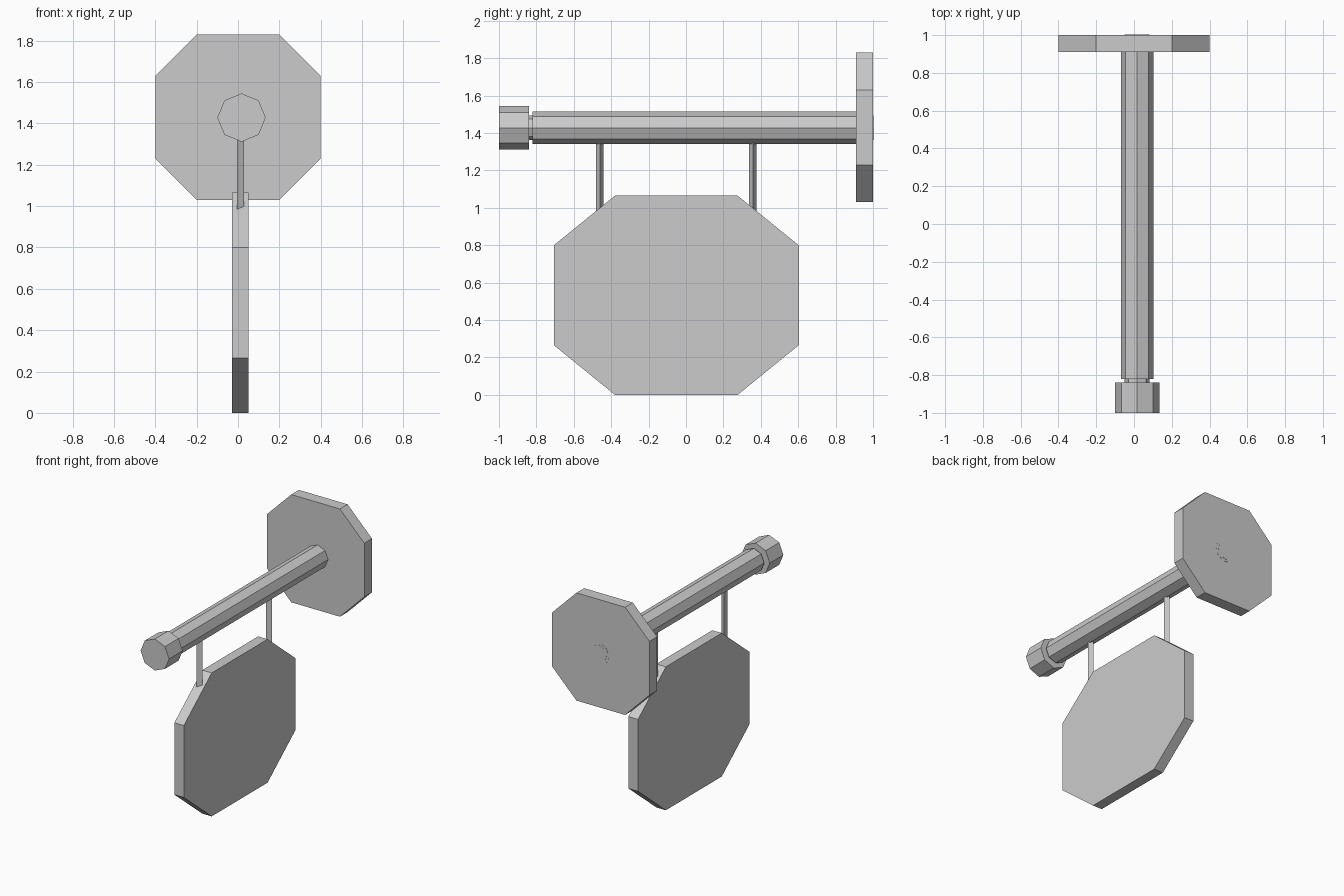
import bpy
from math import sin, cos, pi

if "Cube" in bpy.data.objects:
    bpy.data.objects.remove(bpy.data.objects["Cube"])


def prism(name, profile, start, end, axis):
    """Extrude a closed 2D profile along one axis (profile holds the other two)."""
    place = {'X': lambda p, t: (t, p[0], p[1]),
             'Y': lambda p, t: (p[0], t, p[1]),
             'Z': lambda p, t: (p[0], p[1], t)}[axis]
    n = len(profile)
    verts = [place(p, t) for t in (start, end) for p in profile]
    order = 1 if axis == 'Y' else -1
    faces = [range(n)[::order], range(n, 2 * n)[::-order]]
    faces += [(i, i + n, (i + 1) % n + n, (i + 1) % n)[::order] for i in range(n)]
    mesh = bpy.data.meshes.new(name)
    mesh.from_pydata(verts, [], [tuple(f) for f in faces])
    mesh.update()
    obj = bpy.data.objects.new(name, mesh)
    bpy.context.collection.objects.link(obj)
    return obj


def ring(cx, cy, radius, sides):
    """Regular polygon with a corner on the positive first axis."""
    return [(cx + radius * cos(2 * pi * i / sides), cy + radius * sin(2 * pi * i / sides))
            for i in range(sides)]


def chamfered(cx, cy, hw, hh, flat_w, flat_h):
    """Rectangle with cut corners; flat_w and flat_h are half lengths of the flats."""
    q = [(hw, flat_h), (flat_w, hh), (-flat_w, hh), (-hw, flat_h)]
    return [(cx + x, cy + y) for x, y in q + [(-x, -y) for x, y in q]]


AX, AZ = 0.017, 1.428  # pole axis

# Wall plate
prism("wall_plate", chamfered(0, 1.43, 0.40, 0.40, 0.20, 0.20), 0.91, 1.0, 'Y')

# Horizontal pole, inner core showing at both ends, and end cap
prism("pole", ring(AX, AZ, 0.086, 8), -0.82, 1.001, 'Y')
prism("pole_core", ring(AX, AZ, 0.066, 8), -0.85, 1.002, 'Y')
prism("end_cap", ring(AX, AZ, 0.117, 8), -1.0, -0.84, 'Y')

# Hanging sign board
prism("sign_board", chamfered(-0.052, 0.5325, 0.655, 0.5325, 0.328, 0.267),
      -0.028, 0.05, 'X')

# Three-sided hanger rods
for label, y in (("front", -0.46), ("back", 0.357)):
    prism(label + "_hanger", ring(0.007, y, 0.023, 3), 0.95, 1.37, 'Z')
